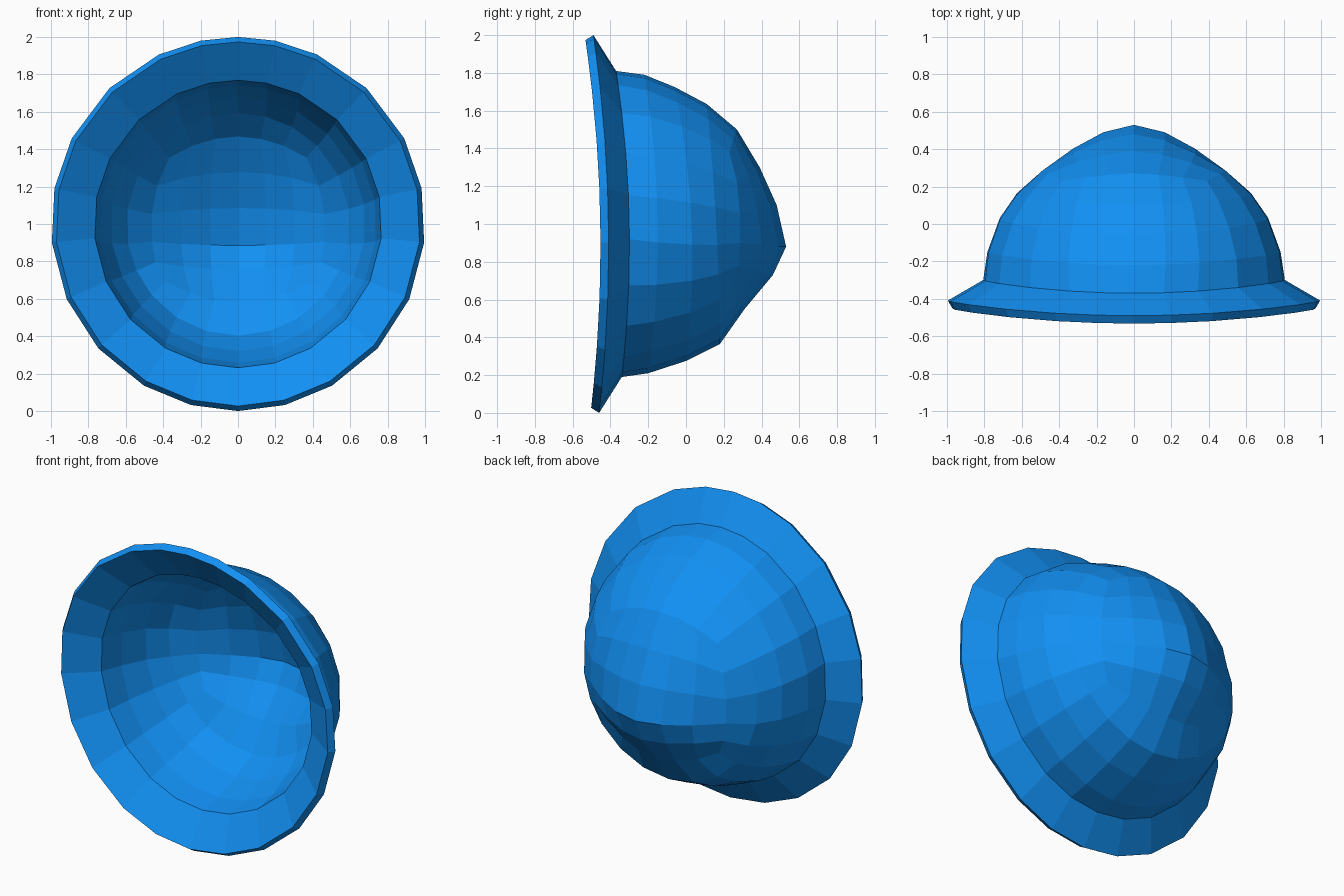
import bpy, bmesh
from math import sin, cos, atan2, radians

if "Cube" in bpy.data.objects:
    bpy.data.objects.remove(bpy.data.objects["Cube"])

bm = bmesh.new()
CZ = 1.0  # height of the dome axis

# Rear patch, 6 x 5 quads: per row (centre z, centre y, edge x, edge z, edge y)
rows = [(1.50, .27, .39, 1.38, .23), (1.30, .39, .46, 1.22, .27),
        (1.10, .48, .49, 1.06, .285), (.88, .53, .49, .90, .285),
        (.73, .46, .47, .78, .28), (.55, .31, .41, .67, .24)]
drop = [0, .16, .52, 1]
grid = {}
for r, (zc, yc, xe, ze, ye) in enumerate(rows):
    for i in range(-3, 4):
        t = i / 3
        grid[r, i] = bm.verts.new((xe * t, yc + (ye - yc) * drop[abs(i)],
                                   zc + (ze - zc) * t * t))
for r in range(5):
    for i in range(-3, 3):
        bm.faces.new([grid[r, i], grid[r, i + 1],
                      grid[r + 1, i + 1], grid[r + 1, i]])

# Patch border, clockwise from the top centre (22 vertices)
half = [(0, i) for i in range(4)] + [(r, 3) for r in range(1, 5)] \
    + [(5, i) for i in (3, 2, 1, 0)]
keys = half + [(r, -i) for r, i in half[-2:0:-1]]
loop = [grid[k] for k in keys]

# Rings from the patch to the dome edge, then the flared brim:
# (radius, y at side, y change at top and bottom, top/bottom tilt, angle blend)
rings = [(.635, .16, -.015, -.035, .25), (.725, .03, -.06, -.03, .5),
         (.79, -.15, -.06, -.01, .75), (.81, -.30, -.055, -.015, 1),
         (1.0, -.41, -.065, -.015, 1)]
rim = [0, 11.4, 25, 43.4, 62.7, 79, 95.7, 113.7, 131.7, 149.8, 165.4, 180]
start = [atan2(v.co.x, v.co.z - CZ) for v in loop[:12]]
for rad, y0, bend, tilt, mix in rings:
    new = []
    for j in range(22):
        k, side = (j, 1) if j < 12 else (22 - j, -1)
        a = start[k] + (radians(rim[k]) - start[k]) * mix
        c = cos(a)
        new.append(bm.verts.new((side * rad * sin(a),
                                 y0 + bend * c * c + tilt * c, CZ + rad * c)))
    for j in range(22):
        n = (j + 1) % 22
        bm.faces.new([loop[j], loop[n], new[n], new[j]])
    loop = new

# Face everything outwards, towards the back
bmesh.ops.recalc_face_normals(bm, faces=bm.faces[:])
bm.faces.ensure_lookup_table()
if bm.faces[14].normal.y < 0:
    bmesh.ops.reverse_faces(bm, faces=bm.faces[:])

mesh = bpy.data.meshes.new("brimmed_bowl")
bm.to_mesh(mesh)
bm.free()
bowl = bpy.data.objects.new("brimmed_bowl", mesh)
bpy.context.collection.objects.link(bowl)

# Wall thickness towards the hollow side
wall = bowl.modifiers.new("wall", 'SOLIDIFY')
wall.thickness = .05
wall.offset = -1

blue = bpy.data.materials.new("blue")
blue.diffuse_color = (.006, .28, .9, 1)
blue.use_nodes = True
blue.node_tree.nodes["Principled BSDF"].inputs["Base Color"].default_value = blue.diffuse_color
mesh.materials.append(blue)
